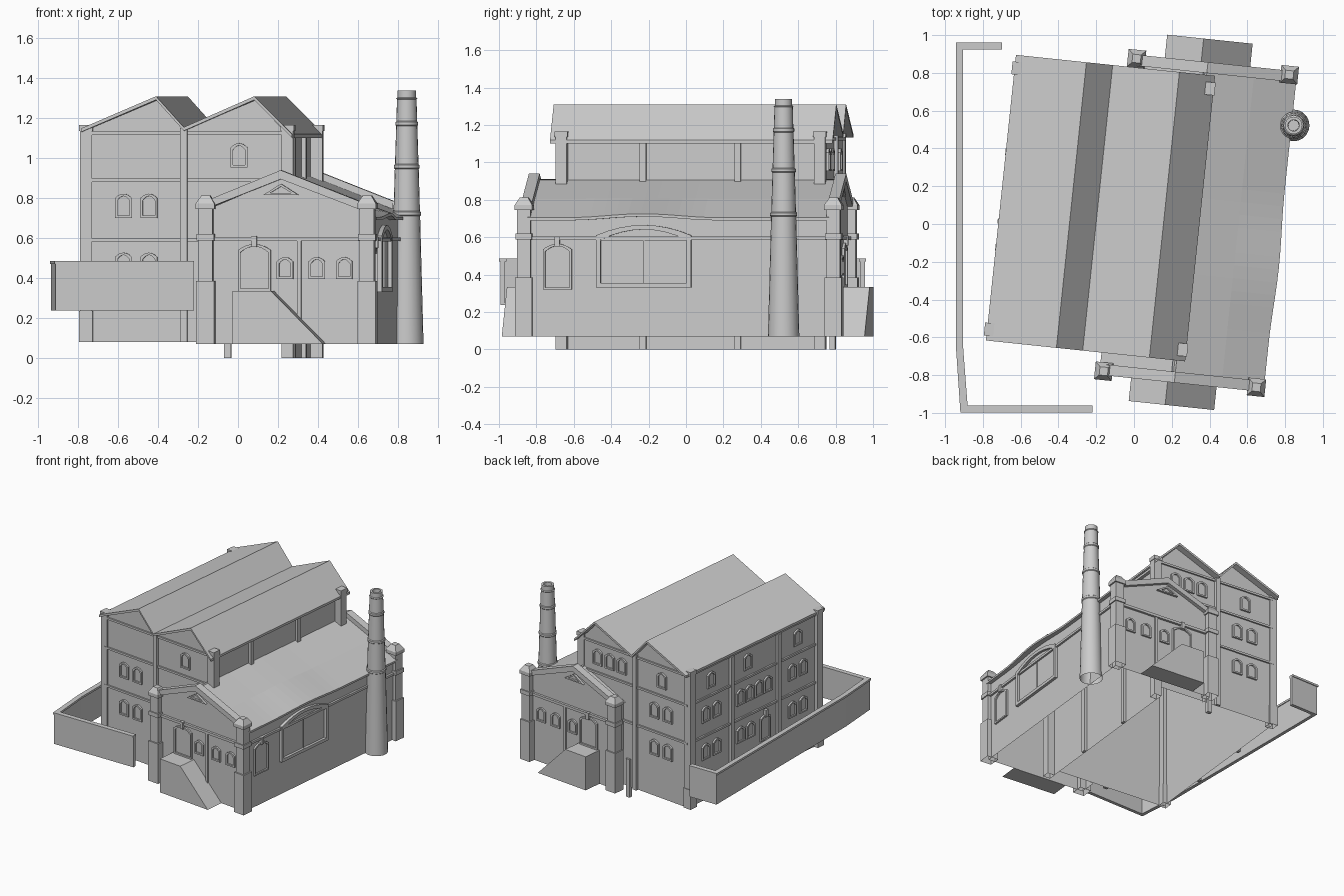
import bpy, bmesh
from math import cos, sin, pi, radians
from mathutils import Matrix

if "Cube" in bpy.data.objects:
    bpy.data.objects.remove(bpy.data.objects["Cube"])

YAW = Matrix.Rotation(radians(-6), 4, 'Z')   # whole building is turned slightly
MID = 0.04                                   # mirror line of the annex ends


def mesh(name, verts, faces, turn=True):
    bm = bmesh.new()
    vs = [bm.verts.new(v) for v in verts]
    for f in faces:
        bm.faces.new([vs[i] for i in f])
    bmesh.ops.recalc_face_normals(bm, faces=bm.faces)
    if turn:
        bm.transform(YAW)
    me = bpy.data.meshes.new(name)
    bm.to_mesh(me)
    bm.free()
    ob = bpy.data.objects.new(name, me)
    bpy.context.collection.objects.link(ob)
    return ob


def wall(axis, base, sgn):
    """Map (along, height, outward depth) on a wall to building space."""
    if axis == 'v':
        return lambda a, z, d: (a, base + sgn * d, z)
    return lambda a, z, d: (base + sgn * d, a, z)


def prism(name, pts, pl, d0, d1):
    n = len(pts)
    vs = [pl(a, z, d) for d in (d0, d1) for a, z in pts]
    fs = [tuple(range(n)), tuple(range(n, 2 * n))]
    fs += [(i, (i + 1) % n, n + (i + 1) % n, n + i) for i in range(n)]
    return mesh(name, vs, fs)


def sheet(name, pts, pl, d=0):
    return mesh(name, [pl(a, z, d) for a, z in pts], [tuple(range(len(pts)))])


def rect(a0, a1, z0, z1):
    return [(a0, z0), (a1, z0), (a1, z1), (a0, z1)]


def box(name, u0, u1, v0, v1, z0, z1, bottom=True):
    vs = [(u, v, z) for z in (z0, z1) for u, v in ((u0, v0), (u1, v0), (u1, v1), (u0, v1))]
    fs = [(4, 5, 6, 7), (0, 1, 5, 4), (1, 2, 6, 5), (2, 3, 7, 6), (3, 0, 4, 7)]
    return mesh(name, vs, fs + ([(0, 1, 2, 3)] if bottom else []))


def arch(a, z0, w, h, rise, n=8):
    pts = [(a - w / 2, z0), (a + w / 2, z0)]
    for i in range(n + 1):
        t = 1 - 2 * i / n
        pts.append((a + t * w / 2, z0 + h - rise * t * t))
    return pts


def opening(name, pl, a, z0, w, h, rise=0.022, fr=0.012, out=0.014, key=False):
    o = arch(a, z0, w, h, rise)
    i = arch(a, z0 + fr, w - 2 * fr, h - 2 * fr, rise)
    n = len(o)
    vs = [pl(p, q, d) for r, d in ((o, 0), (o, out), (i, out), (i, 0.002)) for p, q in r]
    fs = [(k * n + j, k * n + (j + 1) % n, (k + 1) * n + (j + 1) % n, (k + 1) * n + j)
          for k in range(3) for j in range(n)]
    mesh(name, vs, fs + [tuple(range(3 * n, 4 * n))])
    if key:
        prism(name + "_keystone", rect(a - .013, a + .013, z0 + h - .015, z0 + h + .04), pl, 0, .025)


def windows(name, pl, z, centres):
    for k, a in enumerate(centres):
        opening(f"{name}_window_{k}", pl, a, z, .085, .122)


LOW, MIDZ, TOP = .405, .70, .953

# --- Tall block: walls -------------------------------------------------------
U0, U1, V0, V1 = -.695, .29, -.655, .775
front, back = wall('v', V0, -1), wall('v', V1, 1)
left, right = wall('u', U0, -1), wall('u', U1, 1)
gable = [(U0, .08), (U1, .08), (U1, 1.15), (.155, 1.29), (-.2, 1.14), (-.34, 1.29), (U0, 1.14)]
sheet("tall_front_wall", gable, front)
sheet("tall_back_wall", gable, back)
sheet("tall_left_wall", rect(V0, V1, .08, 1.14), left)
sheet("tall_right_wall", rect(V0, V1, 0, 1.15), right)

# Saw-tooth double roof
ridge = [(-.715, 1.15), (-.34, 1.31), (-.2, 1.155), (.155, 1.31), (.345, 1.12)]
prism("tall_roof", ridge + [(u, z - .018) for u, z in reversed(ridge)], wall('v', 0, 1), -.695, .825)

# String courses
for z in (.59, .89, 1.125):
    for nm, pl, a0, a1 in (("front", front, U0, U1), ("back", back, U0, U1), ("left", left, V0, V1)):
        prism(f"{nm}_band", rect(a0, a1, z - .008, z + .008), pl, 0, .012)
prism("right_band", rect(V0, V1, 1.1, 1.12), right, 0, .025)

# Corner and middle pilasters with plinth and cap
for u, b in ((-.695, .08), (.318, 0)):
    for v in (-.635, .755):
        box("corner_pilaster", u - .03, u + .03, v - .03, v + .03, b, 1.14, False)
        box("corner_cap", u - .034, u + .034, v - .034, v + .034, 1.135, 1.165)
        if u < 0:
            box("corner_plinth", u - .034, u + .034, v - .034, v + .034, b, .235, False)
for v in (-.2, .31):
    prism("left_pilaster", rect(v - .017, v + .017, .08, 1.12), left, 0, .022)
    prism("right_pilaster", rect(v - .017, v + .017, 0, 1.1), right, 0, .022)
for pl in (front, back):
    prism("gable_pilaster", rect(-.22, -.185, .08, 1.15), pl, 0, .022)
box("back_post", -.15, -.115, .76, .79, 0, .3)

# Tall block windows
for z in (LOW, MIDZ):
    windows("front_pair", front, z, (-.507, -.379))
    windows("back_pair", back, z, (-.507, -.379))
    windows("left_pairs", left, z, (-.475, -.355, .47, .59))
windows("front_top", front, TOP, (.075,))
windows("back_top", back, TOP, (-.45, -.07, .045, .16))
windows("left_top", left, TOP, (-.415, .13, .53))
windows("left_row", left, MIDZ, (-.09, .01, .11, .21))
windows("left_low", left, LOW, (.1, .21))
opening("left_door", left, -.06, .33, .11, .2, key=True)

# --- Annex: the two gabled ends, mirrored ------------------------------------
A0, A1, RU = -.08, .745, .3
for nm, s, inner in (("front", -1, V0), ("back", 1, V1)):
    end = MID + s * .825
    pl = wall('v', end, s)
    sheet(f"annex_{nm}_wall", [(A0, .07), (A1, .07), (A1, .73), (RU, .9), (A0, .74)], pl)
    mesh(f"annex_{nm}_left_wall", [(A0, end, .07), (A0, inner, .07), (A0, inner, .74), (A0, end, .74)],
         [(0, 1, 2, 3)])
    mesh(f"annex_{nm}_left_roof", [(A0 - .02, end, .735), (A0 - .02, inner, .735),
                                   (RU, inner, .91), (RU, end, .91)], [(0, 1, 2, 3)])
    # raking parapet
    prism(f"{nm}_parapet", [(A0, .745), (RU, .895), (A1, .725), (A1, .765), (RU, .94), (A0, .785)],
          pl, -.03, .028)
    prism(f"{nm}_annex_band", rect(A0, A1, .585, .605), pl, 0, .018)
    prism(f"{nm}_strip", rect(.382, .402, .07, .59), pl, 0, .012)
    # triangular pediment vent
    tri = [(RU - .09, .815), (RU + .09, .815), (RU, .872)]
    tin = [(RU - .055, .825), (RU + .055, .825), (RU, .858)]
    mesh(f"{nm}_pediment_vent", [pl(a, z, d) for t, d in ((tri, 0), (tri, .018), (tin, .018), (tin, .003))
                                 for a, z in t],
         [(k * 3 + j, k * 3 + (j + 1) % 3, k * 3 + 3 + (j + 1) % 3, k * 3 + 3 + j)
          for k in range(3) for j in range(3)] + [(9, 10, 11)])
    for k, a in enumerate((.32, .48, .618)):
        opening(f"{nm}_annex_window_{k}", pl, a, .395, .082, .11)
    opening(f"{nm}_door", pl, .166, .335, .165, .235, .03, key=True)
    # entrance ramp
    prism(f"{nm}_ramp", [(.07, .07), (.525, .07), (.264, .335), (.07, .335)], pl, 0, .15)
    # stepped corner piers with pyramid caps
    for u in (-.078, .735):
        v = MID + s * .832
        box(f"{nm}_pier_base", u - .046, u + .046, v - .046, v + .046, .07, .385, False)
        box(f"{nm}_pier", u - .036, u + .036, v - .036, v + .036, .385, .75)
        box(f"{nm}_pier_band", u - .044, u + .044, v - .044, v + .044, .588, .62)
        box(f"{nm}_pier_cap", u - .047, u + .047, v - .047, v + .047, .745, .772)
        q = [(u + i * r, v + j * r, z) for r, z in ((.047, .772), (.022, .812))
             for i, j in ((-1, -1), (1, -1), (1, 1), (-1, 1))]
        mesh(f"{nm}_pier_top", q, [(0, 1, 5, 4), (1, 2, 6, 5), (2, 3, 7, 6), (3, 0, 4, 7), (4, 5, 6, 7)])

# Annex long side wall, cornice, doors
side = wall('u', A1, 1)
sheet("annex_right_wall", rect(-.785, .865, .07, .71), side)
prism("annex_side_band", rect(-.785, .865, .585, .603), side, 0, .015)
opening("side_door", side, -.612, .32, .155, .245, .03, key=True)
opening("wagon_door", side, -.148, .33, .51, .335, .055, .024, .022)
prism("wagon_door_lintel", rect(-.39, .095, .583, .6), side, 0, .016)
prism("wagon_door_split", rect(-.151, -.145, .35, .59), side, 0, .01)

# Annex roof with a gentle swell above the wagon door
vs, fs, N = [], [], 24
for i in range(N + 1):
    v = -.77 + 1.62 * i / N
    t = (v + .148) / .4
    b = .5 * (1 + cos(pi * t)) if abs(t) < 1 else 0
    vs += [(RU - .02, v, .91), (.55, v, .805 + .006 * b), (.775 + .012 * b, v, .705 + .02 * b),
           (.775 + .012 * b, v, .69 + .02 * b), (A1 - .01, v, .69 + .02 * b)]
    if i:
        fs += [(5 * i - 5 + k, 5 * i - 4 + k, 5 * i + 1 + k, 5 * i + k) for k in range(4)]
mesh("annex_roof", vs, fs)

# --- Chimney: lathed stack with ring bands and hollow mouth ------------------
prof = [(.084, .07), (.067, .71), (.072, .715), (.072, .73), (.066, .735), (.06, .945), (.065, .95),
        (.065, .965), (.059, .97), (.053, 1.16), (.057, 1.165), (.057, 1.18), (.052, 1.185), (.049, 1.295),
        (.053, 1.3), (.046, 1.305), (.046, 1.34), (.03, 1.34), (.028, 1.25)]
S = 20
vs = [(.845 + r * cos(2 * pi * k / S), .522 + r * sin(2 * pi * k / S), z) for r, z in prof for k in range(S)]
fs = [(j * S + k, j * S + (k + 1) % S, (j + 1) * S + (k + 1) % S, (j + 1) * S + k)
      for j in range(len(prof) - 1) for k in range(S)]
stack = mesh("chimney", vs, fs + [tuple(range((len(prof) - 1) * S, len(prof) * S))], turn=False)
bpy.context.view_layer.objects.active = stack
stack.select_set(True)
bpy.ops.object.shade_smooth_by_angle(angle=radians(35))


# --- Yard wall: mitred ribbon with coping ------------------------------------
def yard(name, lo, hi, w):
    outer = [(-.70, .943 + w), (-.923 - w, .943 + w), (-.923 - w, -.66), (-.9 - w, -.98 - w), (-.22, -.98 - w)]
    inner = [(-.70, .943 - w), (-.923 + w, .943 - w), (-.923 + w, -.66), (-.9 + w, -.98 + w), (-.22, -.98 + w)]
    ring = [(*p, z) for pair in zip(outer, inner) for p in pair for z in (lo, hi)]
    f = [(0, 1, 3, 2), (16, 17, 19, 18)]
    for i in range(0, 16, 4):
        f += [(i + a, i + b, i + b + 4, i + a + 4) for a, b in ((0, 1), (1, 3), (3, 2), (2, 0))]
    mesh(name, ring, f, turn=False)


yard("yard_wall", .237, .475, .013)
yard("yard_wall_coping", .47, .486, .019)
